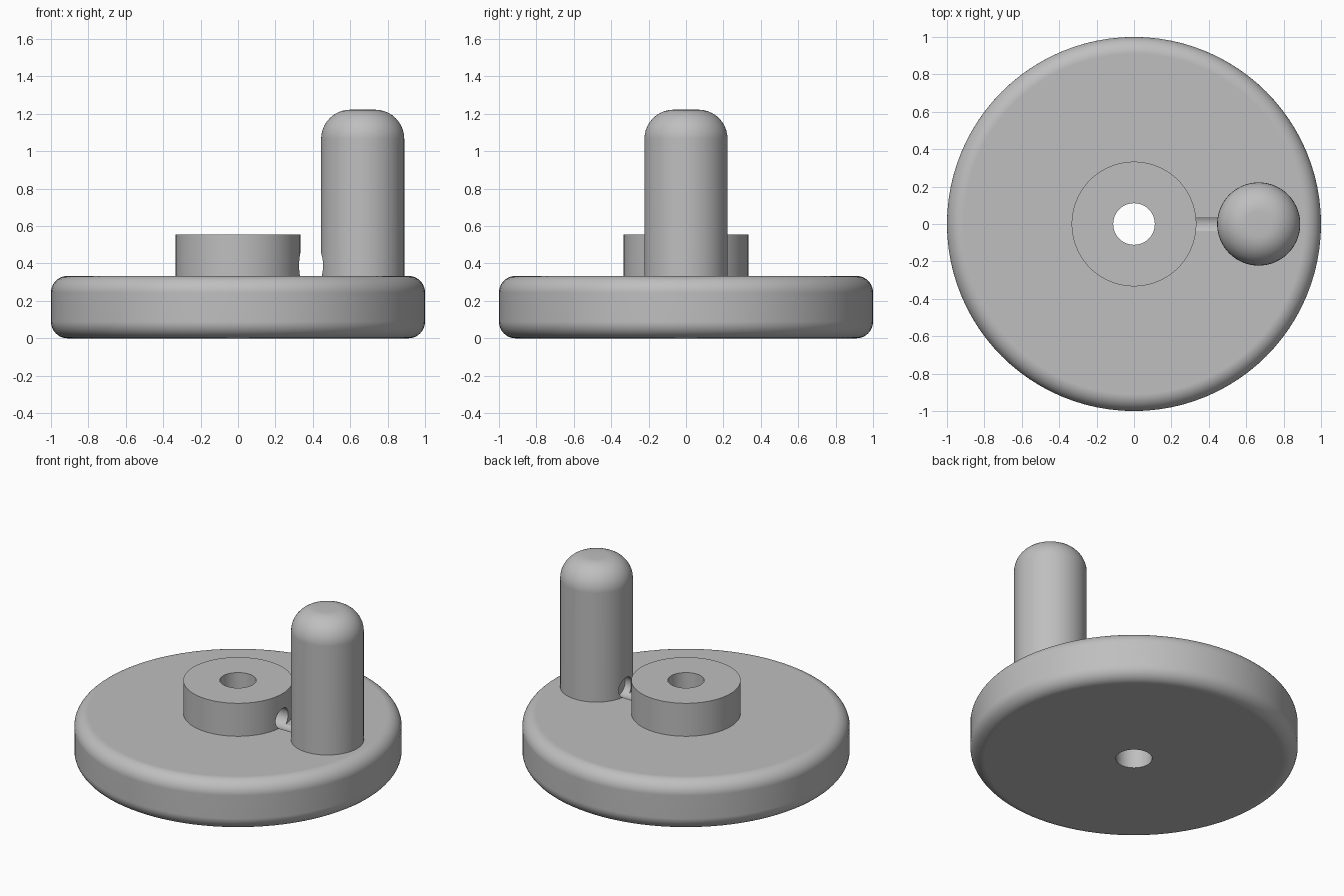
import bpy, bmesh, math
from mathutils import Matrix, Vector

cube = bpy.data.objects.get("Cube")
if cube:
    bpy.data.objects.remove(cube, do_unlink=True)

SEGMENTS = 96
U = 1 / 45  # one design unit; the wheel radius is 45 of them

grey = bpy.data.materials.new("plain grey")
grey.use_nodes = True
colour = (0.52, 0.52, 0.52, 1)
grey.diffuse_color = colour
grey.node_tree.nodes["Principled BSDF"].inputs["Base Color"].default_value = colour


def fillet(cx, cz, radius, start, end, steps=10):
    """Arc points in the (radius, height) plane, angles in degrees."""
    angles = [math.radians(start + (end - start) * i / steps) for i in range(steps + 1)]
    return [(cx + radius * math.cos(a), cz + radius * math.sin(a)) for a in angles]


def lathe(name, profile, x=0, closed=False):
    """Spin a profile about a vertical axis."""
    bm = bmesh.new()
    verts = [bm.verts.new((r * U, 0, z * U)) for r, z in profile]
    edges = [bm.edges.new(pair) for pair in zip(verts, verts[1:])]
    if closed:
        edges.append(bm.edges.new((verts[-1], verts[0])))
    bmesh.ops.spin(bm, geom=verts + edges, cent=(0, 0, 0), axis=(0, 0, 1),
                   angle=math.tau, steps=SEGMENTS, use_duplicate=False)
    bmesh.ops.remove_doubles(bm, verts=bm.verts[:], dist=1e-5)
    bmesh.ops.recalc_face_normals(bm, faces=bm.faces[:])
    mesh = bpy.data.meshes.new(name)
    bm.to_mesh(mesh)
    bm.free()
    mesh.materials.append(grey)
    obj = bpy.data.objects.new(name, mesh)
    obj.location.x = x * U
    bpy.context.collection.objects.link(obj)
    return obj


# Rounded disc with raised hub and central bore
wheel = lathe("wheel_and_hub",
              [(5, 0)] + fillet(41, 4, 4, -90, 0) + fillet(41, 11, 4, 0, 90)
              + [(15, 15), (15, 25), (5, 25)], closed=True)

# Upright grip with a domed end
grip = lathe("handle_grip",
             [(0, 14), (10, 14)] + fillet(3, 48, 7, 0, 90) + [(0, 55)], x=30)

# Cross hole from the bore through the hub into the grip
bpy.ops.mesh.primitive_cylinder_add(vertices=48, radius=3 * U, depth=22.5 * U,
                                    location=(11.25 * U, 0, 17.5 * U),
                                    rotation=(0, math.pi / 2, 0))
drill = bpy.context.object
drill.name = "cross_hole_cutter"
drill.hide_render = True
drill.data.materials.append(grey)

for part in (wheel, grip):
    bpy.ops.object.select_all(action='DESELECT')
    part.select_set(True)
    bpy.context.view_layer.objects.active = part
    cut = part.modifiers.new("cross hole", 'BOOLEAN')
    cut.operation = 'DIFFERENCE'
    cut.solver = 'EXACT'
    cut.object = drill
    bpy.ops.object.modifier_apply(modifier=cut.name)
    bpy.ops.object.shade_smooth_by_angle(angle=math.radians(30))
    normals = part.modifiers.new("clean shading", 'WEIGHTED_NORMAL')
    normals.keep_sharp = True

bpy.data.objects.remove(drill, do_unlink=True)
